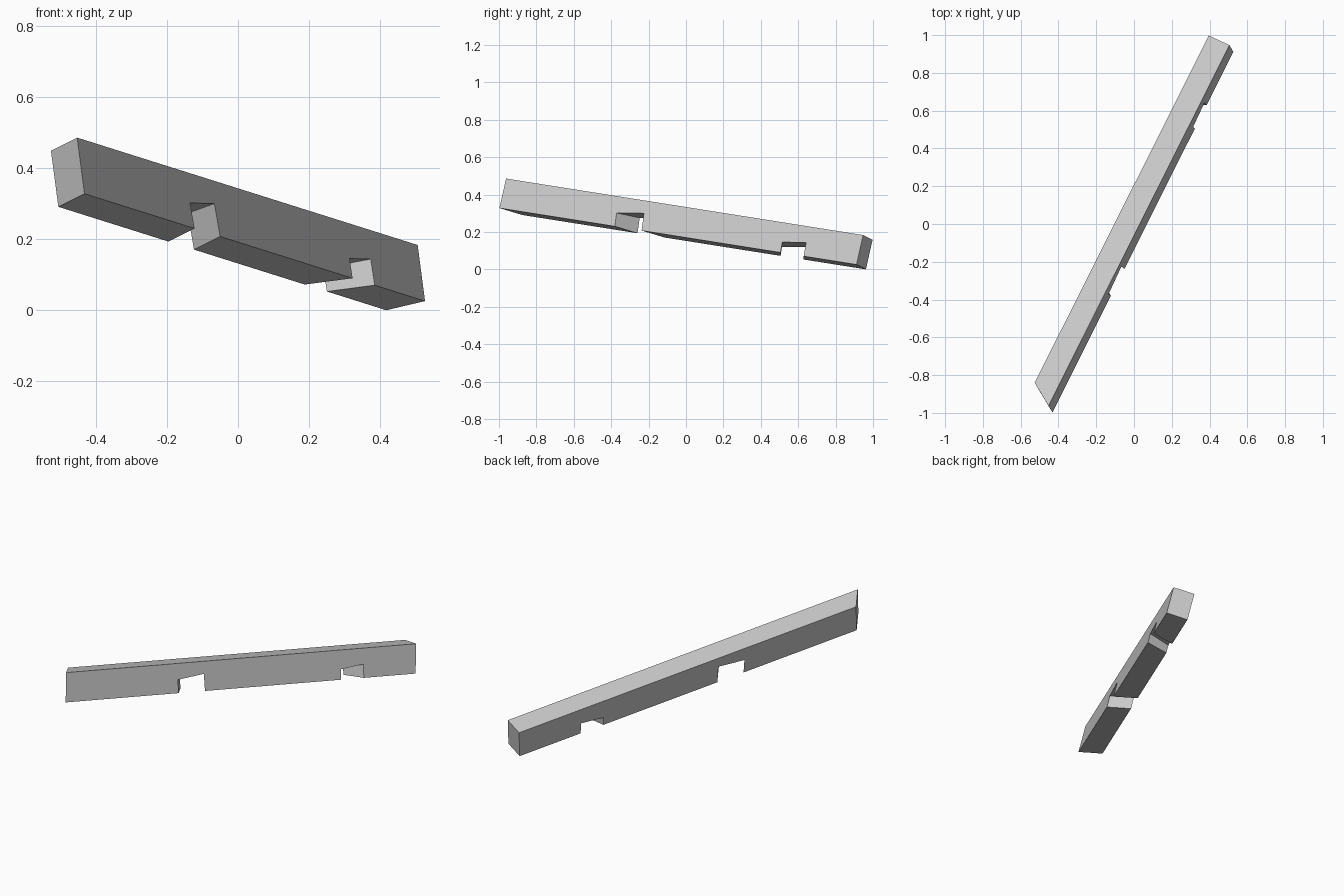
import bpy
import bmesh
from mathutils import Vector, Matrix

if "Cube" in bpy.data.objects:
    bpy.data.objects.remove(bpy.data.objects["Cube"], do_unlink=True)

LENGTH, HEIGHT, WIDTH = 2.157, 0.163, 0.123
ROOF_SLOPE = 0.13   # notch roofs tilt against the beam
END_SKEW = 0.08     # the upper end is cut at an angle in plan

timber = bpy.data.materials.new("timber grey")
timber.use_nodes = True
colour = (0.6, 0.6, 0.6, 1.0)
timber.diffuse_color = colour
timber.node_tree.nodes["Principled BSDF"].inputs["Base Color"].default_value = colour


def notch(start, end, depth, skew, lean):
    """Profile points (along, up, skew along, skew up) of one seat notch."""
    far_depth = depth + ROOF_SLOPE * (end - start)
    rise = ROOF_SLOPE * skew
    return [(start, 0, skew, 0),
            (start - lean * depth, depth, skew, rise),
            (end - lean * far_depth, far_depth, skew, rise),
            (end, 0, skew, 0)]


# Side profile of the beam, with both seat notches in its underside
profile = [(0, 0, END_SKEW, 0)]
profile += notch(0.697, 0.859, 0.073, END_SKEW, 0.1)
profile += notch(1.698, 1.838, 0.057, -0.057, 0.05)
profile += [(LENGTH, 0, 0, 0), (LENGTH, HEIGHT, 0, 0), (0, HEIGHT, END_SKEW, 0)]

# Prism between the outer side and the skewed inner side
bm = bmesh.new()
outer = [bm.verts.new((s, 0, h)) for s, h, ds, dh in profile]
inner = [bm.verts.new((s + ds, WIDTH, h + dh)) for s, h, ds, dh in profile]
bm.faces.new(outer)
bm.faces.new(inner[::-1])
for i in range(len(profile)):
    j = (i + 1) % len(profile)
    bm.faces.new((outer[i], inner[i], inner[j], outer[j]))
bmesh.ops.recalc_face_normals(bm, faces=bm.faces)

# Lay the beam along its sloping, rolled direction
along = Vector((0.444, 0.885, -0.14)).normalized()
up = Vector((-0.135, 0.202, 0.97))
up = (up - along * up.dot(along)).normalized()
across = up.cross(along)
frame = Matrix((along, across, up)).transposed().to_4x4()
bmesh.ops.transform(bm, matrix=frame, verts=bm.verts)

# Centre it and stand it on the ground
low = [min(v.co[k] for v in bm.verts) for k in range(3)]
high = [max(v.co[k] for v in bm.verts) for k in range(3)]
shift = Vector((-(low[0] + high[0]) / 2, -(low[1] + high[1]) / 2, -low[2]))
bmesh.ops.translate(bm, vec=shift, verts=bm.verts)

mesh = bpy.data.meshes.new("notched_rafter")
bm.to_mesh(mesh)
bm.free()
mesh.materials.append(timber)
rafter = bpy.data.objects.new("notched_rafter", mesh)
bpy.context.collection.objects.link(rafter)
